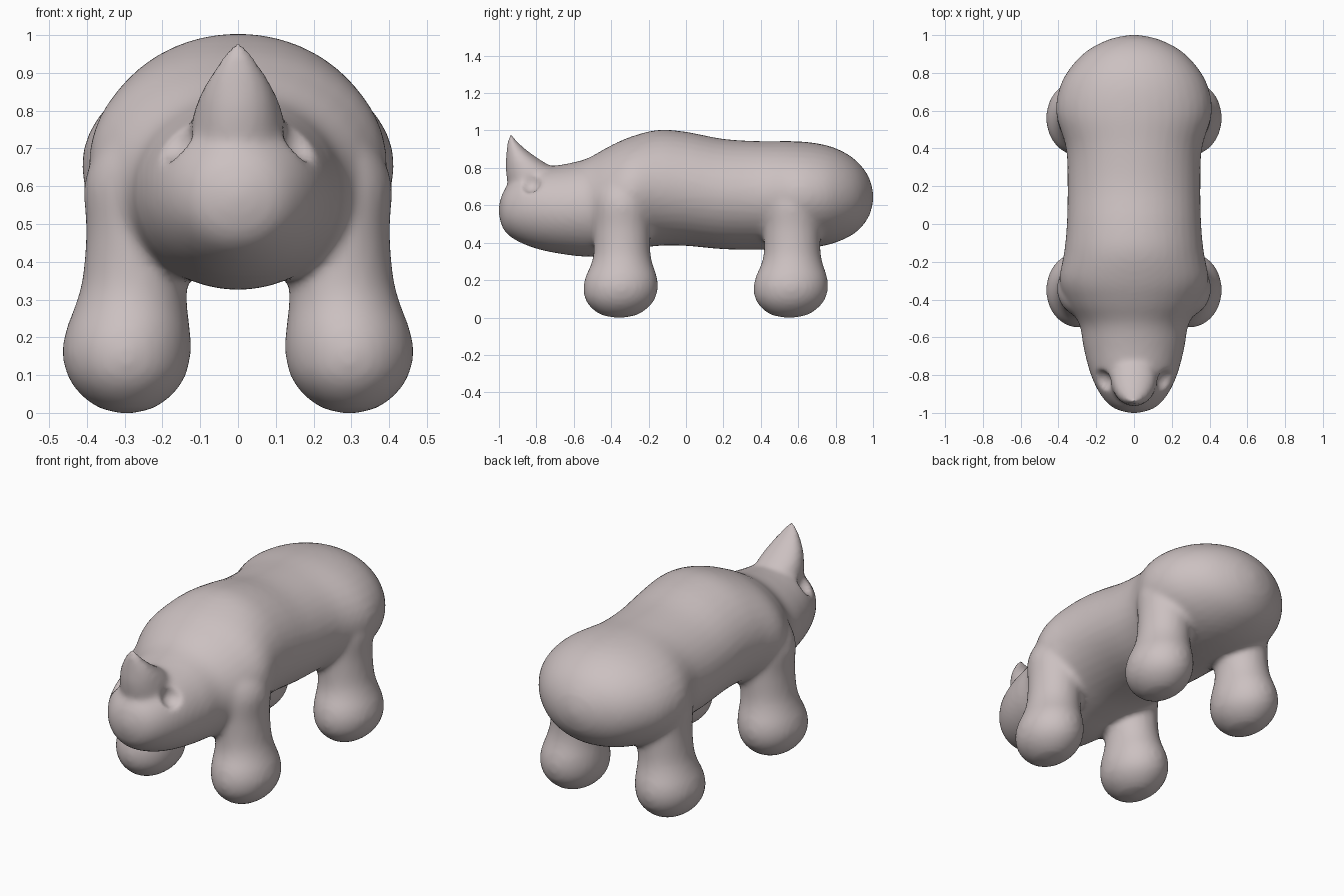
import bpy, bmesh, math
from mathutils import Vector

if "Cube" in bpy.data.objects:
    bpy.data.objects.remove(bpy.data.objects["Cube"])

skin = bpy.data.materials.new("pale pinkish grey")
skin.diffuse_color = (0.60, 0.53, 0.53, 1)
skin.use_nodes = True
skin.node_tree.nodes["Principled BSDF"].inputs["Base Color"].default_value = skin.diffuse_color
SIDES = 40


def smooth_rows(rows, steps=4):
    """Catmull-Rom interpolation of station rows."""
    out = []
    for i in range(len(rows) - 1):
        p0, p1 = rows[max(i - 1, 0)], rows[i]
        p2, p3 = rows[i + 1], rows[min(i + 2, len(rows) - 1)]
        for s in range(steps):
            t = s / steps
            out.append([0.5 * (2 * b + (c - a) * t + (2 * a - 5 * b + 4 * c - d) * t * t
                               + (3 * b - a - 3 * c + d) * t ** 3)
                        for a, b, c, d in zip(p0, p1, p2, p3)])
    out.append(list(rows[-1]))
    return out


def loft(bm, rings):
    """Rings of (centre, half axis u, half axis v), closed with caps."""
    loops = []
    for c, u, v in rings:
        loops.append([bm.verts.new(c + u * math.cos(2 * math.pi * k / SIDES)
                                   + v * math.sin(2 * math.pi * k / SIDES))
                      for k in range(SIDES)])
    for a, b in zip(loops, loops[1:]):
        for k in range(SIDES):
            n = (k + 1) % SIDES
            bm.faces.new((a[k], a[n], b[n], b[k]))
    bm.faces.new(loops[0][::-1])
    bm.faces.new(loops[-1])


def upright(bm, rows):
    """Loft through rows of (z, x, y, radius x, radius y)."""
    loft(bm, [(Vector((x, y, z)), Vector((max(rx, .003), 0, 0)), Vector((0, max(ry, .003), 0)))
              for z, x, y, rx, ry in smooth_rows(rows)])


def finish(bm, name):
    bmesh.ops.recalc_face_normals(bm, faces=bm.faces)
    me = bpy.data.meshes.new(name)
    bm.to_mesh(me)
    bm.free()
    me.materials.append(skin)
    ob = bpy.data.objects.new(name, me)
    bpy.context.collection.objects.link(ob)
    return ob


bm = bmesh.new()

# Head and trunk: y, bottom, top, half width
trunk = [(-1.003, .565, .585, .01), (-.985, .49, .655, .085), (-.95, .44, .71, .14),
         (-.88, .398, .765, .192), (-.78, .362, .80, .235), (-.65, .337, .82, .268),
         (-.53, .325, .85, .29), (-.42, .335, .91, .355), (-.30, .36, .965, .395),
         (-.15, .383, 1.003, .37), (0, .383, .993, .356), (.2, .365, .955, .352),
         (.4, .363, .943, .36), (.58, .365, .943, .412), (.72, .38, .928, .395),
         (.83, .412, .892, .335), (.92, .465, .83, .245), (.98, .545, .745, .125),
         (1.003, .635, .655, .01)]
loft(bm, [(Vector((0, y, (b + t) / 2)), Vector((max(w, .004), 0, 0)), Vector((0, 0, max((t - b) / 2, .004))))
          for y, b, t, w in smooth_rows(trunk)])

# Four legs with bulbous feet: z, x, radius x, radius y
leg = [(-.002, .295, .01, .01), (.012, .295, .07, .09), (.05, .295, .123, .15),
       (.10, .295, .157, .187), (.16, .295, .170, .199), (.22, .291, .164, .190),
       (.29, .282, .147, .163), (.36, .272, .139, .151), (.48, .26, .142, .152),
       (.62, .25, .155, .155), (.72, .22, .13, .13), (.78, .19, .06, .06)]
for side in (-1, 1):
    for y in (-.358, .552):
        upright(bm, [(z, side * x, y + .016 * min(1, z / .3), rx, ry) for z, x, rx, ry in leg])

# Nose horn: z, front y, back y, half width
horn = [(.50, -.90, -.70, .10), (.64, -.935, -.66, .13), (.72, -.955, -.65, .132),
        (.80, -.965, -.715, .116), (.85, -.963, -.79, .097), (.90, -.959, -.858, .069),
        (.95, -.952, -.91, .036), (.992, -.943, -.939, .006)]
upright(bm, [(z, 0, (f + b) / 2, w, (b - f) / 2) for z, f, b, w in horn])
animal = finish(bm, "animal_body")

# Eye socket cutters
bm = bmesh.new()
for side in (-1, 1):
    ball = bmesh.ops.create_uvsphere(bm, u_segments=24, v_segments=16, radius=.062)["verts"]
    bmesh.ops.translate(bm, verts=ball, vec=(side * .178, -.835, .728))
cutter = finish(bm, "eye_socket_cutter")
cutter.hide_render = True

# Fuse the parts, hollow the eyes and blend the joints
def remesh(name):
    m = animal.modifiers.new(name, 'REMESH')
    m.mode = 'VOXEL'
    m.voxel_size = .014
    m.use_smooth_shade = True


remesh("fuse")
cut = animal.modifiers.new("eye_sockets", 'BOOLEAN')
cut.operation = 'DIFFERENCE'
cut.object = cutter
remesh("refuse")
blend = animal.modifiers.new("blend", 'SMOOTH')
blend.factor = .5
blend.iterations = 7

bpy.context.view_layer.objects.active = animal
animal.select_set(True)
for m in list(animal.modifiers):
    bpy.ops.object.modifier_apply(modifier=m.name)
bpy.data.objects.remove(cutter)
animal.data.shade_smooth()
